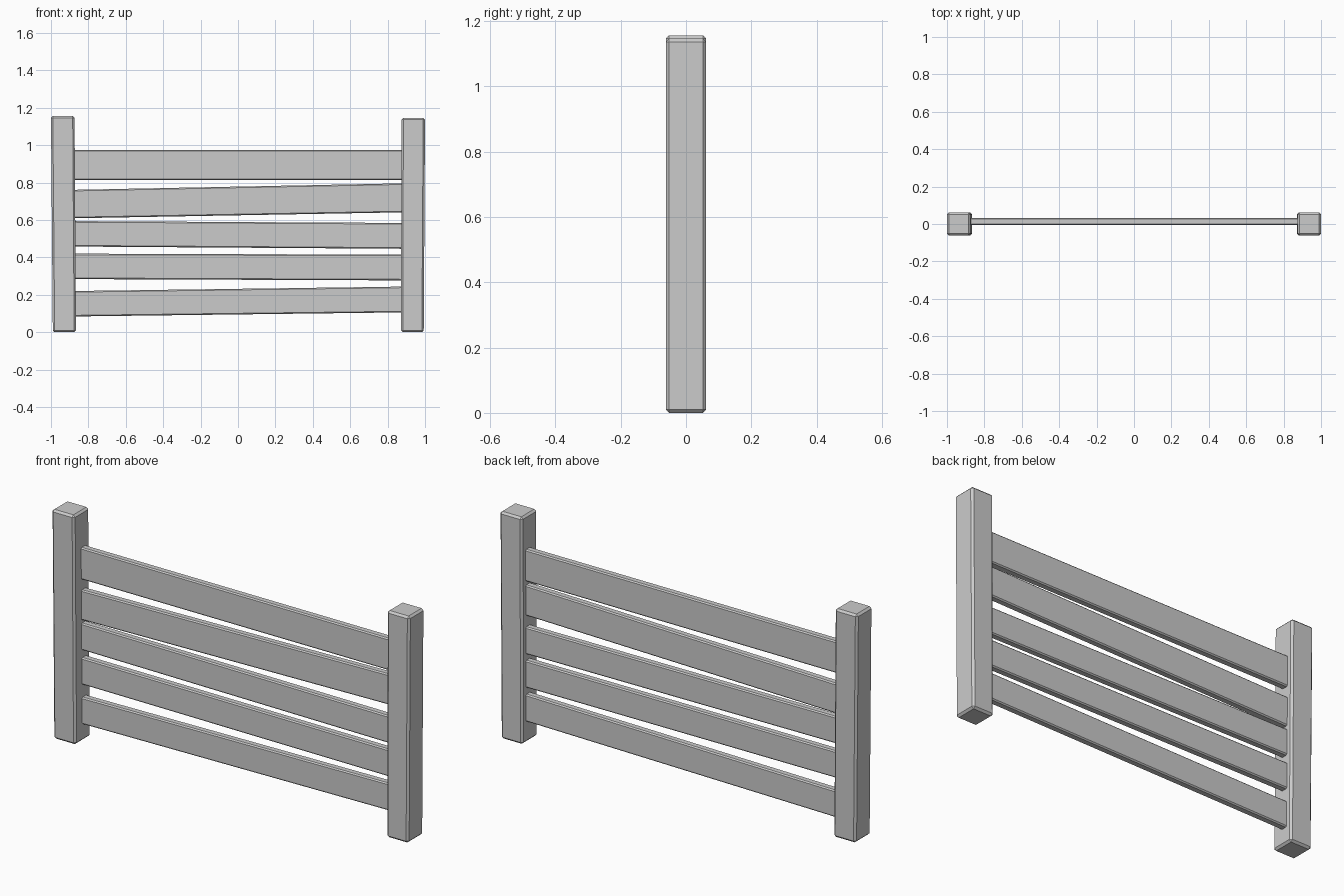
import bpy
import bmesh

if "Cube" in bpy.data.objects:
    bpy.data.objects.remove(bpy.data.objects["Cube"], do_unlink=True)

grey = bpy.data.materials.new("plain_grey")
grey.use_nodes = True
grey.diffuse_color = (0.6, 0.6, 0.6, 1)
grey.node_tree.nodes["Principled BSDF"].inputs["Base Color"].default_value = (0.6, 0.6, 0.6, 1)


def board(name, corners, y_front, y_back, bevel):
    """Extrude a four-cornered front outline (x, z) from y_front to y_back."""
    bm = bmesh.new()
    face = bm.faces.new([bm.verts.new((x, y_front, z)) for x, z in corners])
    solid = bmesh.ops.extrude_face_region(bm, geom=[face])
    for v in solid["geom"]:
        if isinstance(v, bmesh.types.BMVert):
            v.co.y = y_back
    bmesh.ops.recalc_face_normals(bm, faces=bm.faces)
    bmesh.ops.bevel(bm, geom=bm.edges[:], offset=bevel, segments=1,
                    affect='EDGES', profile=0.5)
    mesh = bpy.data.meshes.new(name)
    bm.to_mesh(mesh)
    bm.free()
    mesh.materials.append(grey)
    obj = bpy.data.objects.new(name, mesh)
    bpy.context.collection.objects.link(obj)
    return obj


# Posts: bottom left x, bottom right x, top left x, top right x, height
posts = {
    "right_post": (-0.99, -0.866, -1.0, -0.874, 1.156),
    "left_post": (0.872, 0.993, 0.874, 1.0, 1.146),
}
for name, (b0, b1, t0, t1, height) in posts.items():
    board(name, [(b0, 0), (b1, 0), (t1, height), (t0, height)],
          -0.062, 0.062, 0.01)

# Slats: bottom and top heights at the -x end, then at the +x end
slats = [
    (0.084, 0.220, 0.106, 0.244),
    (0.284, 0.420, 0.277, 0.415),
    (0.458, 0.594, 0.446, 0.584),
    (0.609, 0.761, 0.641, 0.796),
    (0.814, 0.975, 0.814, 0.975),
]
END = 0.89
for i, (lo0, hi0, lo1, hi1) in enumerate(slats, 1):
    board(f"slat_{i}", [(-END, lo0), (END, lo1), (END, hi1), (-END, hi0)],
          -0.006, 0.032, 0.006)
